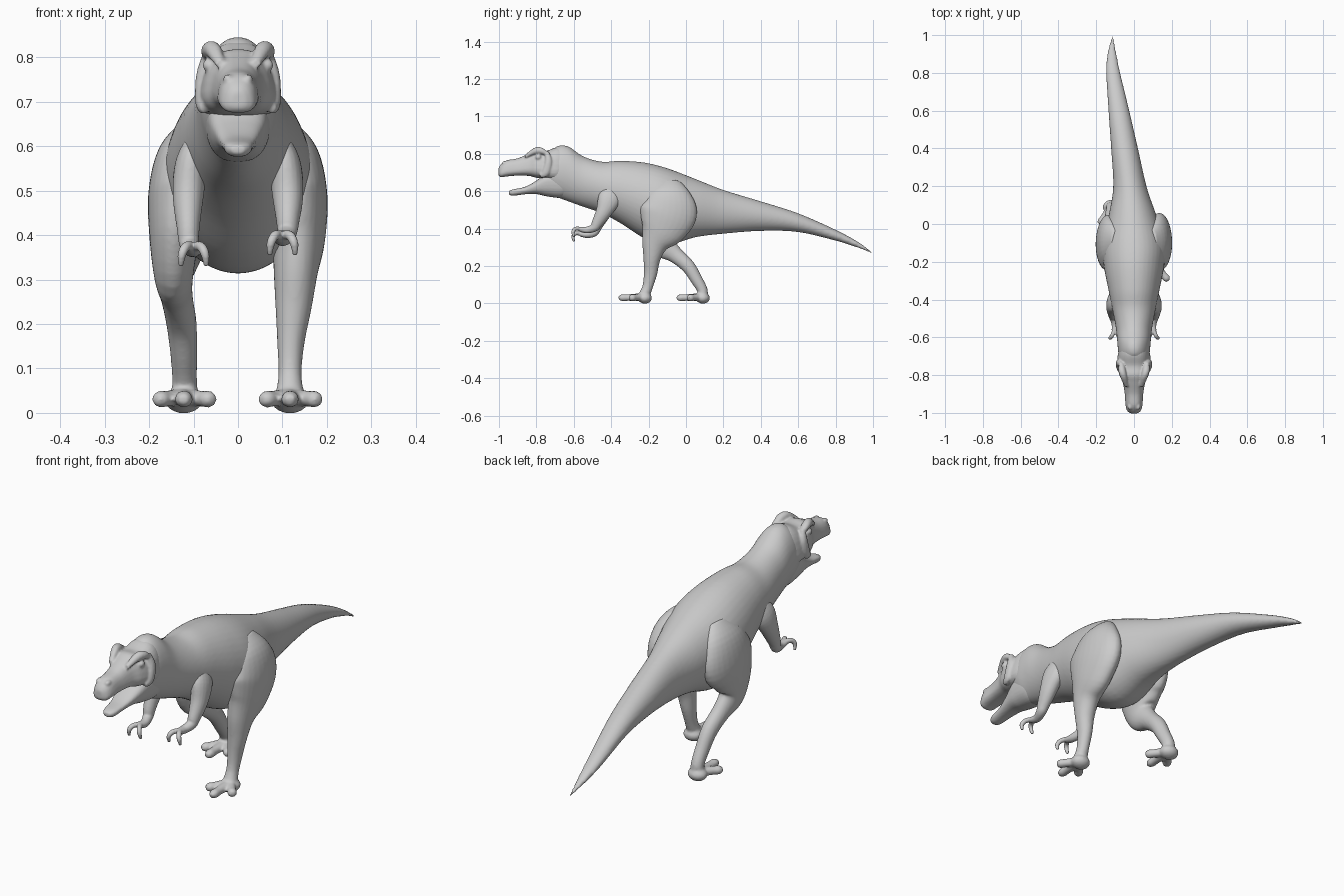
import bpy, bmesh
from math import sin, cos, pi
from mathutils import Vector, Matrix


def spline(pts, steps=5):
    """Catmull-Rom through tuples of any length."""
    p = [pts[0]] + list(pts) + [pts[-1]]
    out = []
    for i in range(1, len(p) - 2):
        for s in range(steps):
            t = s / steps
            out.append([0.5 * (2 * b + (c - a) * t + (2 * a - 5 * b + 4 * c - d) * t * t
                               + (3 * b - a - 3 * c + d) * t ** 3)
                        for a, b, c, d in zip(*p[i - 1:i + 3])])
    return out + [list(pts[-1])]


def loft(bm, stations, upright=False, taper=0.0, power=1.0, n=28):
    """Skin rings given as (x, y, z, half width, half depth)."""
    st = spline(stations)
    centres = [Vector(s[:3]) for s in st]
    rings = []
    for i, s in enumerate(st):
        side, up = Vector((1, 0, 0)), Vector((0, 0, 1))
        if not upright:
            t = (centres[min(i + 1, len(st) - 1)] - centres[max(i - 1, 0)]).normalized()
            side = (side - t * t.x).normalized()
            up = t.cross(side)
        ring = []
        for k in range(n):
            c, v = cos(2 * pi * k / n), sin(2 * pi * k / n)
            c = abs(c) ** power * (1 if c > 0 else -1)
            v = abs(v) ** power * (1 if v > 0 else -1)
            w = max(s[3], .002) * (1 - taper * v)
            ring.append(bm.verts.new(centres[i] + side * c * w + up * v * max(s[4], .002)))
        rings.append(ring)
    faces = [bm.faces.new(rings[0]), bm.faces.new(rings[-1][::-1])]
    for a, b in zip(rings, rings[1:]):
        for k in range(n):
            j = (k + 1) % n
            faces.append(bm.faces.new((a[k], b[k], b[j], a[j])))
    bmesh.ops.recalc_face_normals(bm, faces=faces)


def ball(bm, loc, size):
    m = Matrix.Translation(loc) @ Matrix.Diagonal((*size, 1))
    bmesh.ops.create_uvsphere(bm, u_segments=20, v_segments=12, radius=1, matrix=m)


def finish(bm, name, voxel=0.006, smooth=4):
    """Fuse overlapping pieces into one smooth skin."""
    me = bpy.data.meshes.new(name)
    bm.to_mesh(me)
    bm.free()
    me.polygons.foreach_set("use_smooth", [True] * len(me.polygons))
    ob = bpy.data.objects.new(name, me)
    bpy.context.collection.objects.link(ob)
    r = ob.modifiers.new("Fuse", 'REMESH')
    r.mode, r.voxel_size, r.use_smooth_shade = 'VOXEL', voxel, True
    s = ob.modifiers.new("Soften", 'SMOOTH')
    s.factor, s.iterations = 0.5, smooth
    return ob


# Torso, neck and tail, the tail swinging to one side
bm = bmesh.new()
loft(bm, [(-.11, 1.0, .267, .005, .005), (-.116, .95, .298, .014, .011),
          (-.117, .9, .323, .024, .018), (-.11, .8, .365, .037, .029),
          (-.08, .6, .432, .055, .05), (-.05, .4, .467, .071, .079),
          (-.022, .2, .49, .088, .117), (-.008, .05, .51, .125, .156),
          (0, -.1, .518, .166, .205), (0, -.22, .55, .16, .203),
          (0, -.35, .596, .135, .167), (0, -.45, .62, .115, .138),
          (0, -.55, .652, .096, .135), (0, -.63, .693, .088, .147),
          (0, -.69, .705, .082, .135), (0, -.74, .70, .066, .09),
          (0, -.76, .70, .045, .06)], upright=True, n=40)
finish(bm, "body_neck_and_tail", .008)

# Skull with brow ridges, cheek ridges and nostril bumps
bm = bmesh.new()
loft(bm, [(0, -.60, .75, .05, .05), (0, -.68, .745, .08, .09),
          (0, -.75, .74, .083, .075), (0, -.80, .745, .074, .073),
          (0, -.84, .742, .057, .06), (0, -.90, .73, .047, .046),
          (0, -.96, .722, .043, .043), (0, -.99, .709, .034, .034),
          (0, -1.003, .705, .016, .018)], upright=True, taper=.2, power=.75)
for sx in (-1, 1):
    loft(bm, [(sx * .066, -.735, .795, .012, .012), (sx * .064, -.77, .815, .019, .018),
              (sx * .055, -.81, .815, .018, .018), (sx * .04, -.86, .785, .01, .01)], upright=True)
    loft(bm, [(sx * .066, -.745, .81, .012, .012), (sx * .082, -.735, .76, .012, .018),
              (sx * .084, -.75, .70, .012, .02), (sx * .075, -.78, .685, .01, .012)])
    ball(bm, (sx * .066, -.79, .782), (.014, .016, .014))
    ball(bm, (sx * .022, -.965, .75), (.012, .02, .012))
finish(bm, "head", .005, 3)

# Open lower jaw
bm = bmesh.new()
loft(bm, [(0, -.947, .592, .014, .009), (0, -.925, .593, .029, .017),
          (0, -.86, .604, .038, .02), (0, -.80, .621, .052, .036),
          (0, -.74, .636, .066, .064), (0, -.66, .635, .072, .07),
          (0, -.60, .64, .06, .05)], upright=True, taper=-.12, power=.8)
finish(bm, "lower_jaw", .005, 3)


# Legs: thigh and shin path, foot pad and three splayed toes
def leg(name, path, foot):
    bm = bmesh.new()
    loft(bm, path)
    fx, fy = foot
    ball(bm, (fx, fy + .005, .029), (.043, .038, .03))
    for dx, length in ((-.062, .085), (0, .135), (.066, .075)):
        p = Vector((fx, fy, .035))
        q = Vector((fx + dx, fy - length, .03))
        m = p.lerp(q, .6)
        loft(bm, [(*p, .024, .022), (*m, .019, .018), (*p.lerp(q, .85), .02, .019),
                  (*q, .011, .011)], n=16)
    finish(bm, name)


leg("right_leg", [(.09, -.09, .65, .03, .06), (.122, -.09, .58, .058, .12),
                  (.135, -.095, .49, .066, .155), (.137, -.125, .40, .06, .125),
                  (.13, -.165, .32, .05, .073), (.125, -.182, .24, .041, .046),
                  (.119, -.19, .16, .031, .036), (.117, -.205, .09, .026, .028),
                  (.117, -.225, .04, .032, .03)], (.117, -.225))
leg("left_leg", [(-.09, -.09, .65, .03, .06), (-.122, -.09, .58, .058, .12),
                 (-.136, -.10, .49, .066, .15), (-.143, -.125, .40, .057, .12),
                 (-.145, -.12, .315, .045, .075), (-.138, -.06, .262, .036, .045),
                 (-.127, .01, .20, .034, .037), (-.122, .055, .13, .03, .032),
                 (-.12, .088, .07, .028, .028), (-.12, .085, .035, .032, .028)], (-.122, .085))


# Arms: bent forearm with two hooked fingers
def arm(name, sx, drop):
    bm = bmesh.new()
    x = sx * .1
    loft(bm, [(sx * .085, -.39, .62, .025, .045), (sx * .105, -.41, .56, .036, .06),
              (sx * .112, -.44, .49, .035, .043), (sx * .112, -.475, .43 - drop / 2, .026, .03),
              (sx * .11, -.492, .405 - drop, .022, .023), (x, -.53, .393 - drop, .019, .018),
              (x, -.565, .397 - drop, .019, .014)], n=20)
    for d in (-.026, .026):
        z = .397 - drop
        loft(bm, [(x, -.555, z, .012, .012), (x + d * .6, -.59, z + .003, .011, .011),
                  (x + d, -.604, z - .015, .010, .010), (x + d * 1.1, -.598, z - .042, .006, .006)], n=12)
    finish(bm, name, .004)


arm("right_arm", 1, 0)
arm("left_arm", -1, .025)
